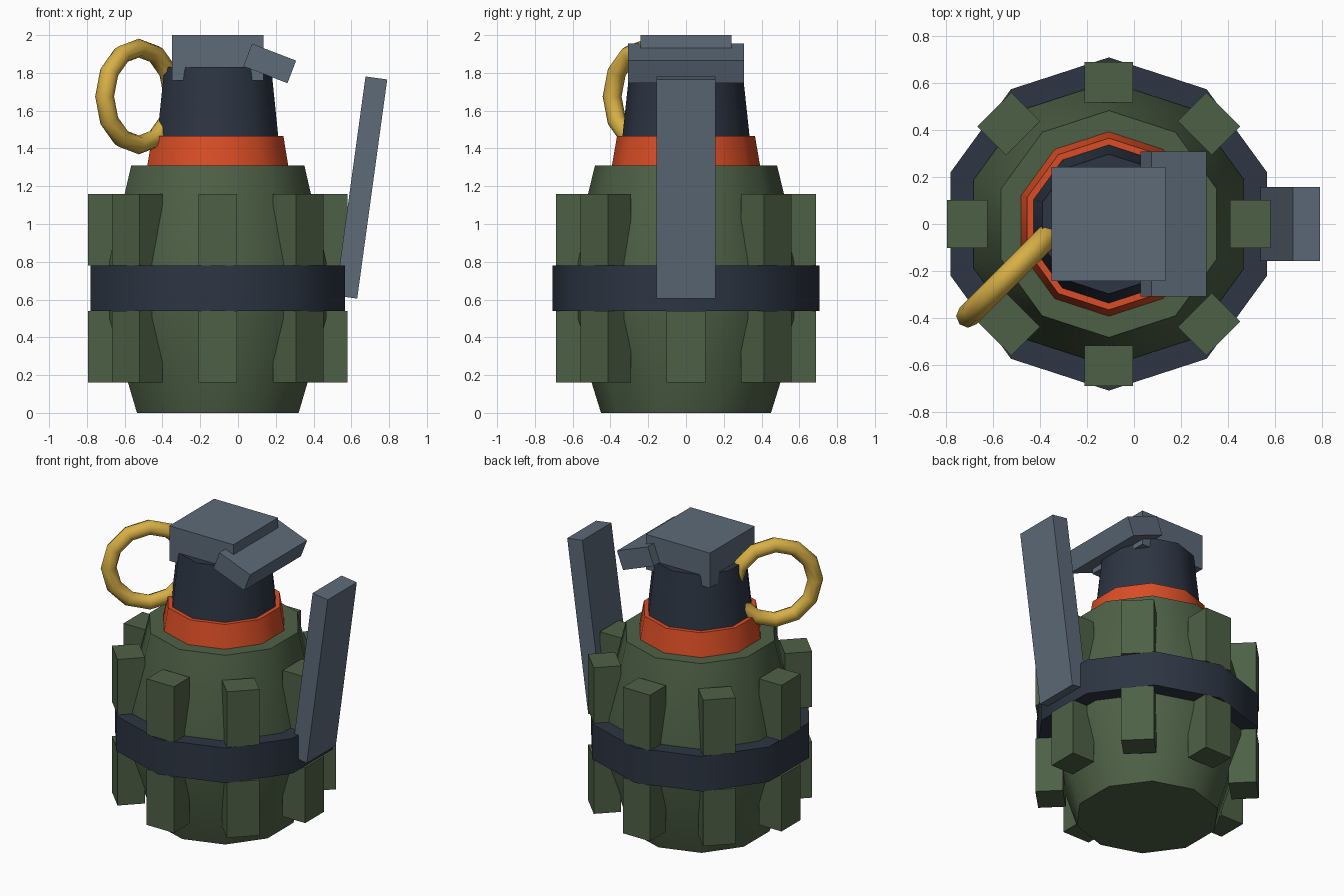
import bpy
import bmesh
from math import pi, cos, sin, radians
from mathutils import Matrix

cube = bpy.data.objects.get("Cube")
if cube:
    bpy.data.objects.remove(cube, do_unlink=True)

AXIS_X = -0.107  # upright axis of the turned parts
SIDES = 10


def material(name, rgb):
    mat = bpy.data.materials.new(name)
    mat.use_nodes = True
    color = (*rgb, 1)
    mat.diffuse_color = color
    bsdf = next(n for n in mat.node_tree.nodes if n.type == 'BSDF_PRINCIPLED')
    bsdf.inputs["Base Color"].default_value = color
    bsdf.inputs["Roughness"].default_value = 0.8
    return mat


GREEN = material("olive_green", (0.076, 0.118, 0.061))
NAVY = material("dark_navy", (0.026, 0.036, 0.056))
SLATE = material("slate_grey", (0.110, 0.145, 0.190))
ORANGE = material("warning_orange", (0.70, 0.075, 0.019))
GOLD = material("brass_gold", (0.68, 0.43, 0.06))


def finish(name, bm, mat, smooth=False):
    bmesh.ops.recalc_face_normals(bm, faces=bm.faces)
    mesh = bpy.data.meshes.new(name)
    bm.to_mesh(mesh)
    bm.free()
    mesh.materials.append(mat)
    obj = bpy.data.objects.new(name, mesh)
    bpy.context.collection.objects.link(obj)
    if smooth:
        bpy.ops.object.select_all(action='DESELECT')
        obj.select_set(True)
        bpy.context.view_layer.objects.active = obj
        bpy.ops.object.shade_smooth_by_angle(angle=radians(40))
    return obj


def turned(name, profile, mat):
    """Capped ten-sided solid from (radius, height) points."""
    bm = bmesh.new()
    rings = []
    for r, z in profile:
        angles = [pi / 2 + 2 * pi * i / SIDES for i in range(SIDES)]
        rings.append([bm.verts.new((AXIS_X + r * cos(a), r * sin(a), z)) for a in angles])
    for low, high in zip(rings, rings[1:]):
        for i in range(SIDES):
            j = (i + 1) % SIDES
            bm.faces.new((low[i], low[j], high[j], high[i]))
    bm.faces.new(rings[0])
    bm.faces.new(rings[-1])
    return finish(name, bm, mat, smooth=True)


def box(name, center, size, mat, axis='Y', angle=0.0):
    bm = bmesh.new()
    matrix = (Matrix.Translation(center) @ Matrix.Rotation(angle, 4, axis)
              @ Matrix.Diagonal((*size, 1)))
    bmesh.ops.create_cube(bm, size=1, matrix=matrix)
    return finish(name, bm, mat)


# Turned parts, bottom to top
turned("body", [(0.45, 0), (0.605, 0.5), (0.605, 0.8), (0.482, 1.31)], GREEN)
turned("waist_band", [(0.708, 0.54), (0.708, 0.78)], NAVY)
turned("collar", [(0.392, 1.31), (0.365, 1.467)], ORANGE)
turned("neck", [(0.337, 1.46), (0.297, 1.832)], NAVY)

# Two rows of eight grip blocks
for row, z in (("lower", 0.35), ("upper", 0.97)):
    for i in range(8):
        a = i * pi / 4
        center = (AXIS_X + 0.602 * cos(a), 0.602 * sin(a), z)
        box(f"{row}_grip_block_{i + 1}", center, (0.172, 0.205, 0.38), GREEN, 'Z', a)

# Cap and safety lever
box("cap_block", (-0.108, 0, 1.88), (0.485, 0.484, 0.24), SLATE)
box("lever_hinge", (0.168, 0, 1.85), (0.25, 0.615, 0.128), SLATE, 'Y', radians(21))
box("lever_handle", (0.653, 0, 1.193), (0.116, 0.314, 1.171), SLATE, 'Y', radians(7.8))

# Pull ring, standing upright on the front right diagonal
bpy.ops.mesh.primitive_torus_add(
    major_segments=12, minor_segments=8, major_radius=0.256, minor_radius=0.05,
    location=(-0.525, -0.21, 1.675), rotation=(pi / 2, 0, pi / 4))
ring = bpy.context.object
ring.name = "pull_ring"
ring.data.materials.append(GOLD)
bpy.ops.object.shade_smooth_by_angle(angle=radians(60))
